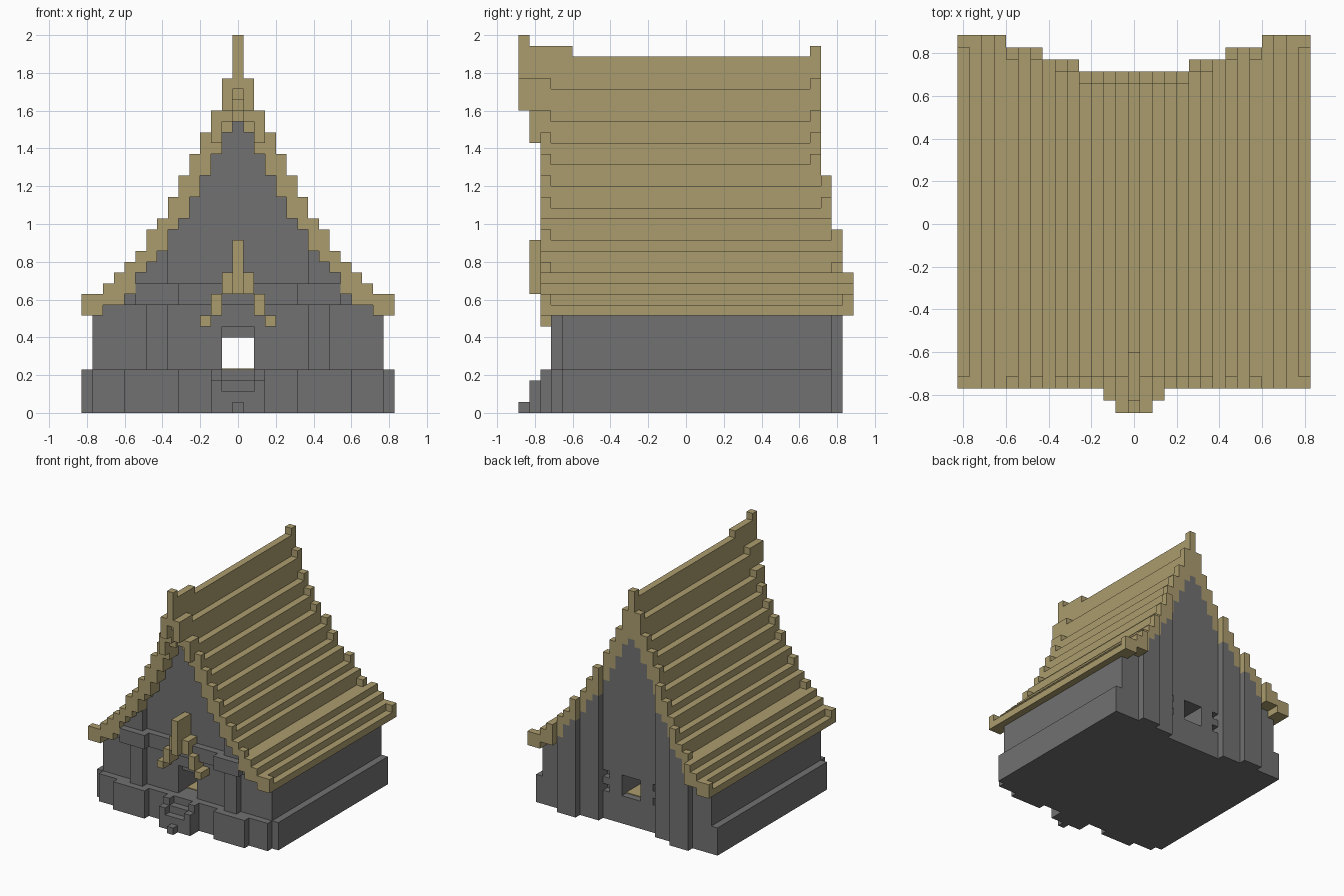
import bpy
import bmesh
from mathutils import Matrix, Vector

U = 2 / 35  # one building block

cube = bpy.data.objects.get("Cube")
if cube:
    bpy.data.objects.remove(cube, do_unlink=True)


def material(name, rgb):
    mat = bpy.data.materials.new(name)
    mat.use_nodes = True
    mat.diffuse_color = (*rgb, 1)
    mat.node_tree.nodes["Principled BSDF"].inputs["Base Color"].default_value = (*rgb, 1)
    return mat


STONE = material("grey stone", (0.165, 0.165, 0.165))
THATCH = material("straw thatch", (0.41, 0.335, 0.155))


class Part:
    """Collects block-aligned boxes into one object."""

    def __init__(self, name, mat):
        self.name, self.mat, self.bm = name, mat, bmesh.new()

    def box(self, xs, ys, zs):
        # xs and ys are inclusive block indices, zs are bottom and top levels
        lo = Vector((xs[0] - 0.5, ys[0] - 0.5, zs[0])) * U
        hi = Vector((xs[1] + 0.5, ys[1] + 0.5, zs[1])) * U
        if min(hi - lo) <= 0:
            return
        m = Matrix.Translation((lo + hi) / 2) @ Matrix.Diagonal((*(hi - lo), 1))
        bmesh.ops.create_cube(self.bm, size=1, matrix=m)

    def pair(self, xs, ys, zs):
        # the same box on both sides
        self.box(xs, ys, zs)
        self.box((-xs[1], -xs[0]), ys, zs)

    def done(self):
        mesh = bpy.data.meshes.new(self.name)
        self.bm.to_mesh(mesh)
        self.bm.free()
        mesh.materials.append(self.mat)
        bpy.context.collection.objects.link(bpy.data.objects.new(self.name, mesh))


# Roof heights per block column, counted from the ridge outwards
TRIM = [34, 31, 28, 26, 24, 22, 20, 18, 17, 15, 14, 13, 12, 11, 11]
FLAT = (7, 9, 11, 12, 13)
UNDER = [27, 26, 24, 22, 20, 18, 17, 15, 14, 13, 11, 10, 10, 9, 9]
FRONT = -13


def roof_back(k):
    return 12 if k < 5 else 13 if k < 8 else 14 if k < 11 else 15


# Stepped roof with raised verges front and back
roof = Part("roof", THATCH)
verge = Part("roof_verges", THATCH)
for k, top in enumerate(TRIM):
    back = roof_back(k)
    main = top if k in FLAT else top - 1
    for x in {k, -k}:
        roof.box((x, x), (FRONT + 1, back - 1), (UNDER[k], main))
        for y in (FRONT, back):
            low = 28 if k == 0 and y == FRONT else UNDER[k]
            verge.box((x, x), (y, y), (low, top))
roof.done()
verge.done()

# Ridge ornament over the front gable
finial = Part("ridge_finial", THATCH)
finial.box((0, 0), (-15, -15), (30, 35))
finial.box((0, 0), (-14, -14), (29, 34))
finial.box((0, 0), (-12, -11), (33, 34))
finial.pair((1, 1), (-15, -15), (28, 31))
finial.pair((1, 1), (-14, -14), (27, 31))
finial.pair((2, 2), (-14, -14), (25, 28))
finial.done()

# Walls, one column per block, leaving a passage behind the door
walls = Part("walls", STONE)
for k in range(2, 14):
    back = 12 if k < 5 else 13 if k < 8 or k > 10 else 14
    if k == 4:  # slots beside the back window
        walls.pair((k, k), (-11, back - 1), (0, UNDER[k]))
        for zs in ((0, 4), (5, 6), (7, UNDER[k])):
            walls.pair((k, k), (back, back), zs)
    else:
        walls.pair((k, k), (-11, back), (0, UNDER[k]))
    if k > 6:  # upper gable sides stand forward
        walls.pair((k, k), (-12, -12), (12, UNDER[k]))
for k in range(2):
    for x in {k, -k}:
        walls.box((x, x), (-11, 12), (0, 4))
        walls.box((x, x), (-10, 12), (7, UNDER[k]))
        walls.box((x, x), (-11, -11), (8, UNDER[k]))
walls.done()

# Floor of the passage
floor = Part("floor", THATCH)
floor.box((-1, 1), (-9, 11), (4, 4.1))
floor.done()

# Plinth around sides and front
plinth = Part("plinth", STONE)
plinth.pair((14, 14), (-11, 13), (0, 4))
plinth.pair((2, 13), (-12, -12), (0, 4))
plinth.pair((6, 10), (-13, -13), (0, 4))
plinth.done()

# Front pillars and the beam they carry
pillars = Part("front_pillars", STONE)
pillars.pair((7, 8), (-12, -12), (4, 10))
pillars.done()
beam = Part("front_beam", STONE)
beam.box((-10, 10), (-12, -12), (10, 12))
beam.pair((6, 9), (-13, -13), (10, 12))
beam.done()

# Entrance steps
steps = Part("entrance_steps", STONE)
steps.box((0, 0), (-15, -15), (0, 1))
steps.box((-1, 1), (-14, -14), (0, 2))
steps.box((-1, 1), (-13, -13), (0, 3))
steps.box((-1, 1), (-12, -12), (0, 4))
steps.pair((2, 2), (-14, -14), (0, 3))
steps.pair((2, 2), (-13, -13), (0, 4))
steps.done()

# Little roof over the door
porch = Part("porch_roof", THATCH)
porch.box((0, 0), (-14, -12), (11, 16))
porch.pair((1, 1), (-13, -12), (11, 13))
porch.pair((2, 2), (-13, -12), (9, 11))
porch.pair((3, 3), (-13, -12), (8, 9))
porch.done()
